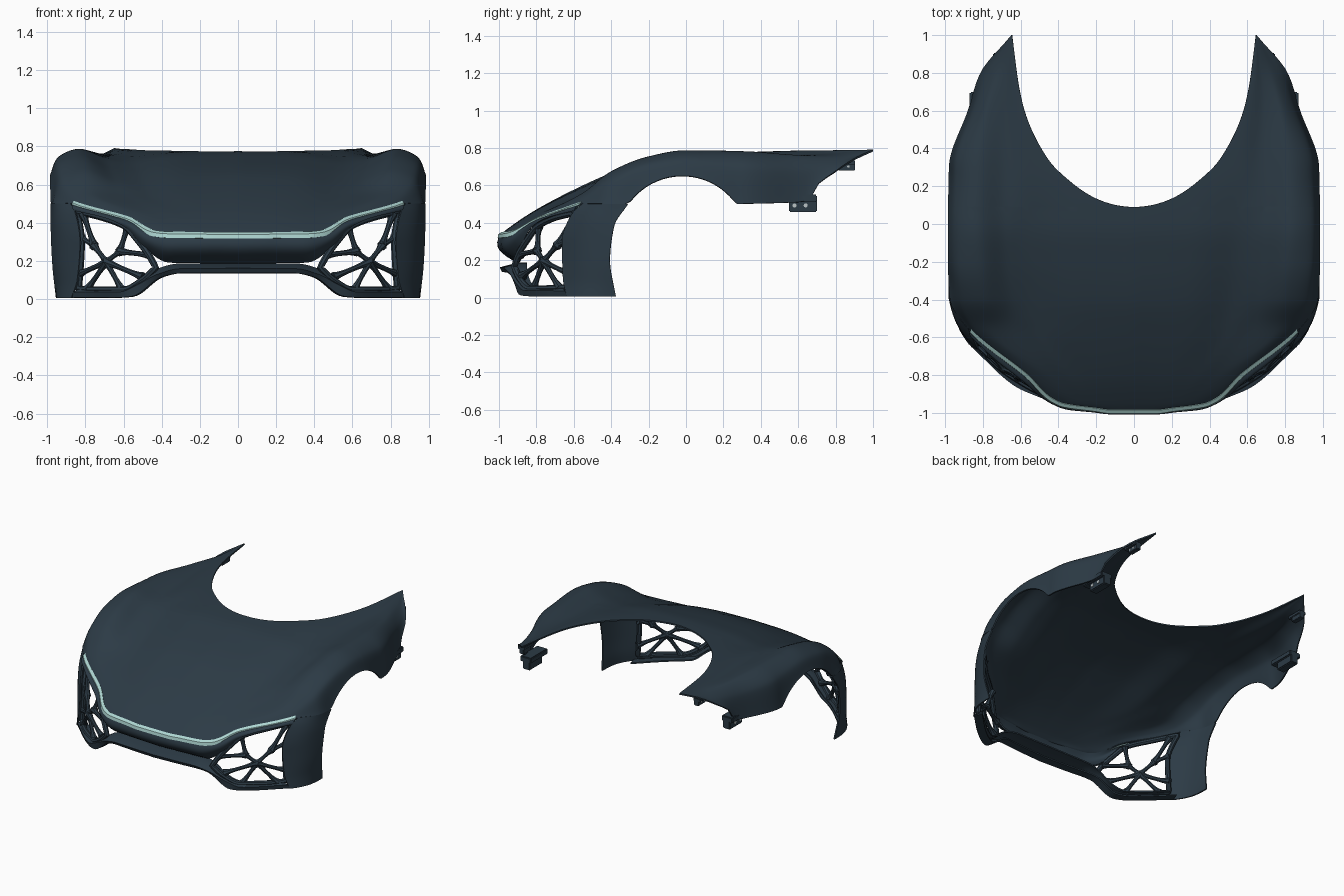
import bpy, bmesh, math
from mathutils import Vector

if "Cube" in bpy.data.objects:
    bpy.data.objects.remove(bpy.data.objects["Cube"])


def material(name, rgb):
    m = bpy.data.materials.new(name)
    m.diffuse_color = (*rgb, 1)
    m.use_nodes = True
    m.node_tree.nodes["Principled BSDF"].inputs["Base Color"].default_value = m.diffuse_color
    return m


BODY = material("dark slate paint", (0.025, 0.043, 0.060))
MINT = material("pale mint light", (0.42, 0.67, 0.64))
METAL = material("light grey bolt", (0.50, 0.55, 0.56))


def pchip(keys, t):
    """Smooth interpolation without overshoot; keys = [(k, (values...)), ...]"""
    n = len(keys)
    t = min(max(t, keys[0][0]), keys[-1][0])
    i = next((j for j in range(n - 1) if t <= keys[j + 1][0]), n - 2)
    h = keys[i + 1][0] - keys[i][0]
    f = (t - keys[i][0]) / h

    def slope(j, c):
        return (keys[j + 1][1][c] - keys[j][1][c]) / (keys[j + 1][0] - keys[j][0])

    def tangent(j, c):
        if j == 0 or j == n - 1:
            return slope(min(j, n - 2), c)
        a, b = slope(j - 1, c), slope(j, c)
        return 0 if a * b <= 0 else 2 * a * b / (a + b)

    out = []
    for c in range(len(keys[0][1])):
        a, b = keys[i][1][c], keys[i + 1][1][c]
        out.append(a * (1 + 2 * f) * (1 - f) ** 2 + b * f * f * (3 - 2 * f)
                   + h * (tangent(i, c) * f * (1 - f) ** 2 - tangent(i + 1, c) * f * f * (1 - f)))
    return out


def curve(pts):
    """Curve through points, by arc length 0..1"""
    d = [0]
    for a, b in zip(pts, pts[1:]):
        d.append(d[-1] + (Vector(b) - Vector(a)).length)
    keys = [(k / d[-1], p) for k, p in zip(d, pts)]
    return lambda t: Vector(pchip(keys, t))


def finish(ob, mat, angle=40):
    ob.data.materials.append(mat)
    bpy.ops.object.select_all(action='DESELECT')
    ob.select_set(True)
    bpy.context.view_layer.objects.active = ob
    if ob.type == 'CURVE':
        bpy.ops.object.convert(target='MESH')
    for m in [m.name for m in ob.modifiers]:
        bpy.ops.object.modifier_apply(modifier=m)
    bpy.ops.object.shade_smooth_by_angle(angle=math.radians(angle))


def add(name, data):
    ob = bpy.data.objects.new(name, data)
    bpy.context.collection.objects.link(ob)
    return ob


def panel(name, rows, thick=0.01, mat=BODY):
    """Mirrored sheet panel from rows of points"""
    bm = bmesh.new()
    vs = [[bm.verts.new(p) for p in r] for r in rows]
    for a, b in zip(vs, vs[1:]):
        for i in range(len(a) - 1):
            bm.faces.new((a[i], a[i + 1], b[i + 1], b[i]))
    bmesh.ops.remove_doubles(bm, verts=bm.verts, dist=0.0006)
    me = bpy.data.meshes.new(name)
    bm.to_mesh(me)
    ob = add(name, me)
    ob.modifiers.new("mirror", 'MIRROR').merge_threshold = 0.002
    s = ob.modifiers.new("thickness", 'SOLIDIFY')
    s.thickness, s.offset = thick, 0
    finish(ob, mat)


def tubes(name, paths, r, mat, flare=1.0, cyclic=False):
    """Mirrored round bars along paths"""
    cu = bpy.data.curves.new(name, 'CURVE')
    cu.dimensions, cu.bevel_depth, cu.bevel_resolution, cu.use_fill_caps = '3D', r, 2, True
    for path in paths:
        for sx in (1, -1):
            sp = cu.splines.new('POLY')
            sp.points.add(len(path) - 1)
            sp.use_cyclic_u = cyclic
            for i, p in enumerate(path):
                sp.points[i].co = (p[0] * sx, p[1], p[2], 1)
                sp.points[i].radius = 1 + (flare - 1) * abs(2 * i / (len(path) - 1) - 1) ** 3
    finish(add(name, cu), mat)


# ---- Hood and fenders: cross-sections (y: x of valley..edge, z of centre, valley..side) ----
SECT = [(-0.992, [.04, .06, .08, .10, .12] + [.33] * 5)]
SECT += [
    (-0.95, [.20, .27, .32, .36, .40, .365, .362, .357, .35, .342]),
    (-0.80, [.33, .42, .49, .54, .57, .465, .450, .438, .430, .421]),
    (-0.55, [.50, .62, .76, .84, .875, .595, .548, .545, .555, .533]),
    (-0.40, [.52, .64, .80, .92, .97, .66, .606, .616, .67, .63]),
    (-0.20, [.54, .67, .82, .94, .98, .72, .674, .688, .75, .71]),
    (0.00, [.56, .68, .83, .945, .98, .763, .726, .734, .783, .735]),
    (0.30, [.56, .68, .82, .945, .975, .78, .765, .75, .778, .70]),
    (0.60, [.575, .69, .77, .85, .875, .783, .781, .757, .757, .68])]
SECT += [(0.80, [.62, .67, .72, .77, .81, .785, .783, .768, .75, .715]),
         (1.00, [.645 + .001 * i for i in range(5)] + [.786] * 5)]
FRONT = [(y, (z,)) for y, z in ((-1, .33), (-.95, .335), (-.8, .41), (-.675, .455), (-.55, .5))]
REAR = [(y, (z,)) for y, z in ((.265, .5), (.6, .51), (.66, .525), (.7, .6), (.78, .66), (.9, .74), (1, .786))]
COWL = [(w, (x,)) for w, x in ((0, 0), (.21, .19), (.4, .35), (.52, .45), (.79, .595), (1, .645))]


def edge_z(y):
    """Lower edge: light line and seam, round wheel arch, rear sill up to the tip"""
    if y < -.31:
        return pchip(FRONT, y)[0]
    if y > .265:
        return pchip(REAR, y)[0]
    return max(.5, .2994 + math.sqrt(.1229 - (y + .02) ** 2))


def section(y):
    v = pchip(SECT, y)
    xs = [0, .57 * v[0]] + v[:5]
    zs = [v[5], v[5] * .75 + v[6] * .25] + v[6:] + [edge_z(y)]
    return [(u, p) for u, p in enumerate(zip(xs, zs))]


def hood_row(y, xin, n=40):
    keys = section(y)
    lo, hi = 0, 6
    for _ in range(30):
        mid = (lo + hi) / 2
        lo, hi = (mid, hi) if pchip(keys, mid)[0] < xin else (lo, mid)
    u0 = 0 if xin == 0 else lo
    pts = [pchip(keys, u0 + (6 - u0) * i / n) for i in range(n + 1)]
    return [(x, y, z) for x, z in pts]


rows = [hood_row(-0.992 + 1.082 * (i / 48) ** 1.4, 0) for i in range(49)]
rows += [hood_row(0.09 + 0.91 * (i / 40) ** 2, pchip(COWL, i / 40)[0]) for i in range(1, 41)]
panel("hood_and_fenders", rows)

# ---- Nose panel between the light line and the intakes ----
edge = [(0, -0.992, .33)]
for i in range(12):
    y = -.992 + .442 * (i / 11) ** 1.5
    x, z = section(y)[6][1]
    edge.append((x, y, z))
top = curve(edge)
low = curve([(0, -.90, .19), (.36, -.885, .195), (.48, -.88, .265),
             (.59, -.82, .38), (.72, -.725, .432), (.86, -.595, .465)])
N = 40
rows = []
for j in range(9):
    f = j / 8
    row = []
    for i in range(N + 1):
        a, b = top(i / N), low(i / N)
        push = 0.05 if a.x < .35 else max(.012, .05 - .12 * (a.x - .35))
        row.append(a.lerp(b, f) + Vector((0, -push, 0)) * math.sin(math.pi * f))
    rows.append(row)
panel("nose_panel", rows)

# ---- Light strip: thin plate wrapped over the hood edge ----
rows = [[], [], []]
for i in range(61):
    p = top(i / 61)
    side = min(1, max(0, (p.x - .3) / .2))
    out = Vector((.6 * side, -1, 0)).normalized()
    for row, (o, dz) in zip(rows, ((-.008, .018), (.009, .007), (.012, -.013))):
        q = p + out * o + Vector((0, 0, dz))
        q.x = 0 if i == 0 else q.x
        row.append(q)
panel("light_strip", rows, 0.006, MINT)

# ---- Lower bumper bar with lip and returns to the inside ----
bars = [curve(p) for p in (
    [(0, -.90, .182), (.3, -.9, .182), (.42, -.90, .155), (.5, -.885, .09), (.6, -.845, .045), (.84, -.655, .045)],
    [(0, -.992, .16), (.3, -.972, .158), (.42, -.94, .13), (.52, -.905, .075), (.62, -.86, .035), (.86, -.645, .035)],
    [(0, -.98, .14), (.3, -.96, .14), (.4, -.93, .12), (.56, -.885, .017), (.65, -.83, .011), (.87, -.63, .011)])]
rows = [[c(i / N) for i in range(N + 1)] for c in bars]
rows.insert(0, [Vector((p.x * .98, p.y + .05, p.z)) for p in rows[0]])
rows.append([Vector((p.x * .98, p.y + .06, p.z)) for p in rows[-1]])
panel("lower_bumper", rows)

# ---- Bumper corner between intake and wheel arch ----
front = curve([(.875, -.55, .5), (.85, -.605, .45), (.825, -.66, .3), (.84, -.655, .1), (.87, -.635, .006)])
arch = curve([(.977, -.31, .5), (.977, -.385, .38), (.97, -.407, .2), (.95, -.375, .006)])
rows = []
for i in range(25):
    a, b = front(i / 24), arch(i / 24)
    rows.append([a.lerp(b, j / 12) + Vector((.026, -.012, 0)) * math.sin(math.pi * j / 12)
                 for j in range(13)])
panel("bumper_corner", rows)

# ---- Intake lattice ----
PLAN = [(x, (y,)) for x, y in ((0, -1), (.2, -.99), (.4, -.95), (.6, -.855), (.8, -.70), (.87, -.60))]


def on_face(x, z, d=.035):
    return Vector((x, pchip(PLAN, x)[0] + .25 * max(0, z - .2) + d, z))


def bar(a, b, n=10):
    return [on_face(a[0] + (b[0] - a[0]) * i / n, a[1] + (b[1] - a[1]) * i / n) for i in range(n + 1)]


hub, inner, outer = (.69, .195), (.62, .25), (.755, .28)
spokes = {hub: [inner, outer, (.835, .13), (.79, .05), (.61, .05), (.50, .115)],
          inner: [(.46, .23), (.58, .375)], outer: [(.82, .32), (.81, .445)]}
tubes("intake_lattice", [bar(a, b) for a in spokes for b in spokes[a]], 0.0135, BODY, 2.0)

rim = [(.43, .165), (.47, .235), (.53, .315), (.59, .38), (.72, .43), (.845, .46), (.82, .30),
       (.835, .055), (.72, .048), (.60, .048), (.50, .10)]
ring = curve([on_face(x, z, .022) for x, z in rim + rim[:1]])
tubes("intake_frame", [[ring(i / 72) for i in range(72)]], 0.018, BODY, cyclic=True)


# ---- Rear mounting brackets with bolts ----
def box(bm, c, s):
    for v in bmesh.ops.create_cube(bm, size=1)["verts"]:
        v.co = Vector([v.co[i] * s[i] + c[i] for i in range(3)])


def bracket(name, x, y, z, k):
    for side, sx in (("right", 1), ("left", -1)):
        bm = bmesh.new()
        box(bm, (sx * (x - .015 * k), y + .015 * k, z), (.06 * k, .15 * k, .085 * k))
        box(bm, (sx * (x - .01 * k), y - .01 * k, z + .03 * k), (.09 * k, .20 * k, .04 * k))
        bmesh.ops.bevel(bm, geom=bm.edges[:], offset=.006 * k, segments=2, affect='EDGES')
        me = bpy.data.meshes.new(name)
        bm.to_mesh(me)
        finish(add(f"{name}_{side}", me), BODY)
        for i, dy in enumerate((-.03, .03)):
            bpy.ops.mesh.primitive_cylinder_add(
                vertices=16, radius=.011 * k, depth=.036 * k, rotation=(0, math.pi / 2, 0),
                location=(sx * x, y + dy * k, z - .007 * k))
            ob = bpy.context.object
            ob.name = f"{name}_bolt_{side}_{i + 1}"
            finish(ob, METAL)


bracket("sill_bracket", .835, .61, .50, 1.0)
bracket("tip_bracket", .725, .85, .705, 0.6)
